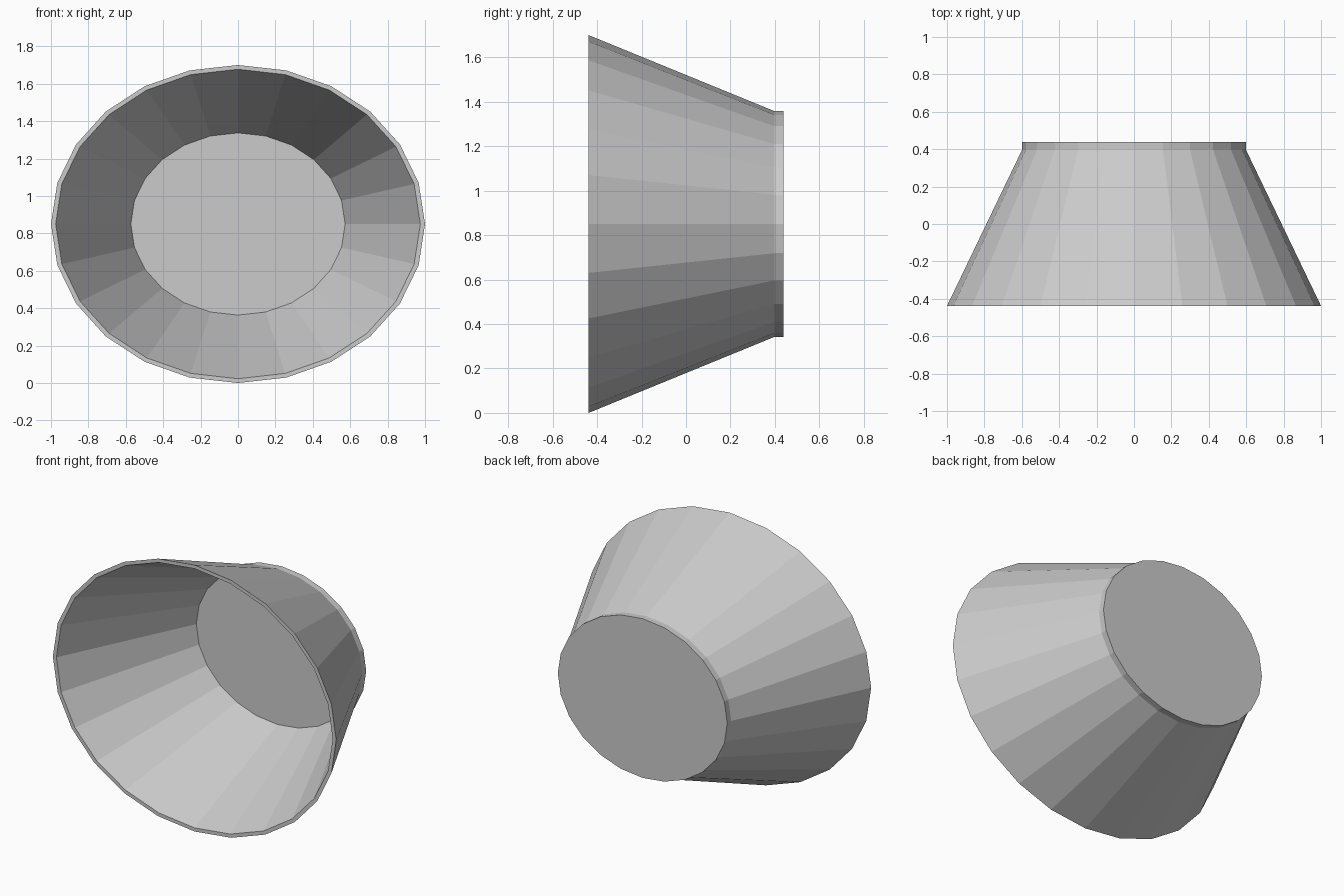
import bpy, bmesh
from math import sin, cos, tau

if "Cube" in bpy.data.objects:
    bpy.data.objects.remove(bpy.data.objects["Cube"])

SIDES = 24
CENTRE_Z = 0.85

# Bowl profile from inner floor, over the front rim, to the back: (y, x radius, z radius)
PROFILE = [
    (0.398, 0.573, 0.487),    # inner floor edge
    (-0.438, 0.975, 0.827),   # inner rim
    (-0.438, 1.0, 0.85),      # outer rim
    (0.398, 0.598, 0.508),    # start of base plate
    (0.438, 0.598, 0.508),    # back of base plate
]


def ring(bm, y, rx, rz):
    return [bm.verts.new((rx * sin(tau * i / SIDES), y,
                          CENTRE_Z + rz * cos(tau * i / SIDES)))
            for i in range(SIDES)]


# Tapered oval bowl, open to the front
bm = bmesh.new()
rings = [ring(bm, *p) for p in PROFILE]
for a, b in zip(rings, rings[1:]):
    for i in range(SIDES):
        j = (i + 1) % SIDES
        bm.faces.new((a[i], a[j], b[j], b[i]))

# Inner floor and back plate
bm.faces.new(rings[0])
bm.faces.new(rings[-1])
bmesh.ops.recalc_face_normals(bm, faces=bm.faces[:])

mesh = bpy.data.meshes.new("tapered_bowl")
bm.to_mesh(mesh)
bm.free()
bowl = bpy.data.objects.new("tapered_bowl", mesh)
bpy.context.collection.objects.link(bowl)
